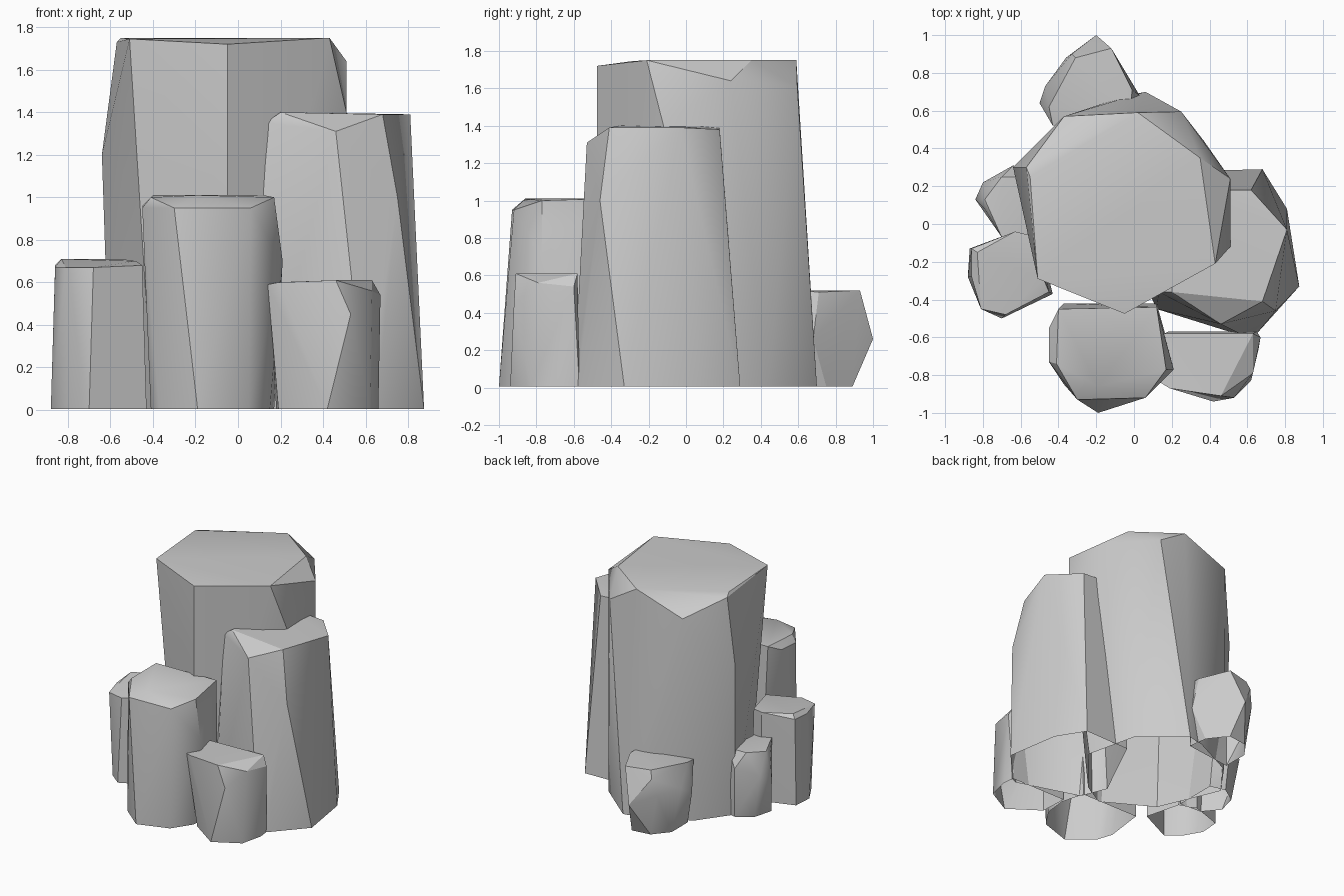
import bpy, bmesh, math


def rock_column(name, base, *upper):
    """Faceted column: hull around a ground outline and upper corners, open underneath."""
    bm = bmesh.new()
    for x, y in base:
        bm.verts.new((x, y, 0.005))
    for p in upper:
        bm.verts.new(p)
    hull = bmesh.ops.convex_hull(bm, input=bm.verts[:])
    loose = [v for v in set(hull["geom_interior"] + hull["geom_unused"])
             if isinstance(v, bmesh.types.BMVert)]
    bmesh.ops.delete(bm, geom=loose, context='VERTS')
    bottom = [f for f in bm.faces if all(v.co.z < 0.01 for v in f.verts)]
    bmesh.ops.delete(bm, geom=bottom, context='FACES')
    bmesh.ops.dissolve_limit(bm, angle_limit=math.radians(3),
                             verts=bm.verts[:], edges=bm.edges[:])
    bmesh.ops.recalc_face_normals(bm, faces=bm.faces[:])
    mesh = bpy.data.meshes.new(name)
    bm.to_mesh(mesh)
    bm.free()
    ob = bpy.data.objects.new(name, mesh)
    bpy.context.collection.objects.link(ob)
    bpy.ops.object.select_all(action='DESELECT')
    ob.select_set(True)
    bpy.context.view_layer.objects.active = ob
    bpy.ops.object.shade_smooth_by_angle(angle=math.radians(28))


# Tall central column
rock_column(
    "main_column",
    [(-.60, .25), (-.42, .5), (-.07, .67), (.06, .70), (.37, .44),
     (.46, .05), (.16, -.32), (-.03, -.43), (-.40, -.22)],
    (-.64, .30, 1.2), (-.57, .30, 1.73), (-.37, .57, 1.61), (-.27, .39, 1.75),
    (.02, .59, 1.75), (.25, .595, 1.61), (.35, .35, 1.75), (.51, .24, 1.64),
    (.43, -.21, 1.75), (.51, -.12, 1.4), (-.05, -.475, 1.72), (-.05, -.475, 1.0),
    (-.51, -.29, 1.745), (-.55, .25, 1.75))

# Second tallest, on the right
rock_column(
    "right_column",
    [(.30, .28), (.68, .29), (.81, .08), (.875, -.33), (.65, -.58), (.60, -.60),
     (.12, -.45), (.04, -.25)],
    (.46, -.53, 1.31), (.68, -.41, 1.39), (.75, -.46, 1.0), (.81, -.03, 1.39),
    (.62, .18, 1.38), (.20, -.36, 1.40), (.13, -.36, 1.35), (.25, .18, 1.40),
    (.05, -.30, 1.0))

# Front middle column
rock_column(
    "front_column",
    [(-.41, -.73), (-.37, -.42), (.12, -.42), (.17, -.6), (.15, -.77), (.05, -.92),
     (-.19, -1.0), (-.37, -.85)],
    (-.45, -.73, .95), (-.45, -.55, .96), (-.40, -.45, 1.01), (-.41, -.74, 1.0),
    (-.30, -.93, .95), (-.19, -.86, 1.01), (.06, -.92, .95), (.17, -.77, 1.0),
    (.12, -.44, 1.01), (.21, -.77, .7))

# Front left column
rock_column(
    "front_left_column",
    [(-.88, -.28), (-.87, -.13), (-.63, -.05), (-.5, -.1), (-.43, -.37),
     (-.70, -.50), (-.80, -.42)],
    (-.86, -.28, .67), (-.86, -.13, .68), (-.63, -.04, .71), (-.55, -.06, .71),
    (-.83, -.15, .71), (-.81, -.45, .67), (-.68, -.48, .67), (-.48, -.29, .70),
    (-.45, -.36, .68))

# Small column on the left
rock_column(
    "left_column",
    [(-.78, .05), (-.74, .2), (-.62, .28), (-.5, .25), (-.5, -.08), (-.68, -.07)],
    (-.84, .13, .28), (-.80, .22, .35), (-.64, .31, .40), (-.79, .08, .47),
    (-.70, -.07, .52), (-.79, .13, .51), (-.70, .25, .52), (-.55, .25, .52),
    (-.55, -.09, .5))

# Small bulging column at the back
rock_column(
    "back_column",
    [(-.40, .55), (-.40, .75), (-.30, .87), (-.15, .89), (-.04, .75), (-.02, .6)],
    (-.20, 1.0, .26), (-.36, .88, .33), (-.50, .64, .30), (-.47, .73, .36),
    (.03, .68, .26), (-.33, .90, .46), (-.31, .88, .52), (-.12, .93, .52),
    (-.01, .71, .51), (-.02, .6, .52), (-.43, .52, .5), (-.45, .62, .52))

# Small front right column
rock_column(
    "front_right_column",
    [(.19, -.78), (.18, -.57), (.65, -.57), (.66, -.66), (.62, -.83), (.42, -.94)],
    (.14, -.84, .59), (.16, -.58, .60), (.19, -.87, .60), (.46, -.91, .61),
    (.53, -.92, .45), (.63, -.79, .56), (.63, -.58, .61), (.67, -.60, .54))
